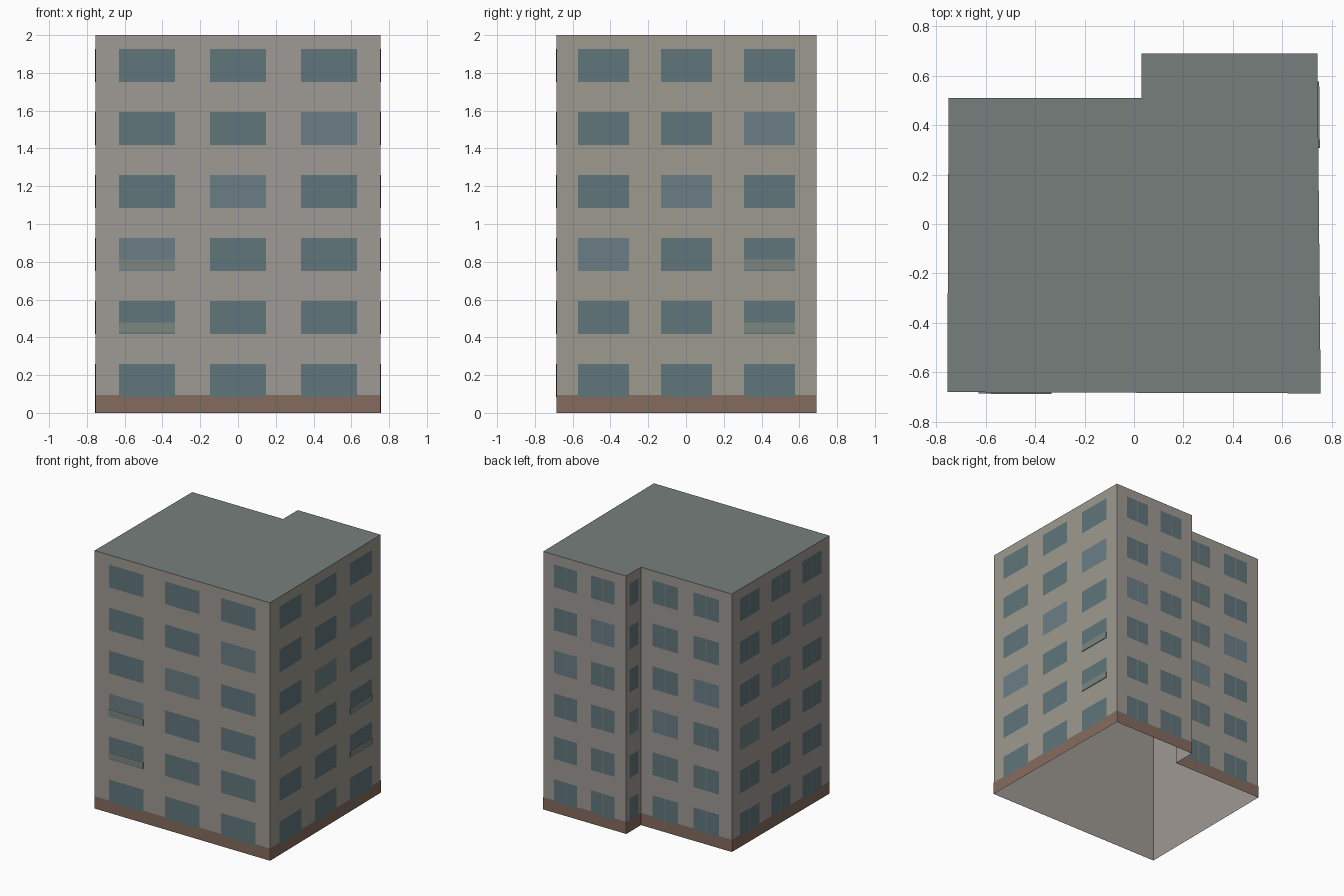
import bpy, bmesh
from mathutils import Vector

if "Cube" in bpy.data.objects:
    bpy.data.objects.remove(bpy.data.objects["Cube"])


def mat(name, r, g, b):
    m = bpy.data.materials.new(name)
    m.diffuse_color = (*[(c / 255) ** 2.2 for c in (r, g, b)], 1)
    m.use_nodes = True
    m.node_tree.nodes["Principled BSDF"].inputs["Base Color"].default_value = m.diffuse_color
    return m


WALL_A = mat("plaster_warm", 157, 152, 146)
WALL_B = mat("plaster_sand", 155, 152, 141)
ROOF = mat("roof_grey", 119, 126, 123)
PLINTH = mat("brick", 131, 107, 94)
GLASS = mat("glass", 97, 117, 123)
GLASS_LIGHT = mat("glass_light", 107, 125, 132)
RAIL = mat("balcony_grey", 124, 133, 127)

H = 2.0
# L-shaped footprint, counter-clockwise from the front left corner
PLAN = [Vector(p) for p in ((-.755, -.68), (.755, -.685), (.742, .69),
                            (.03, .69), (.03, .51), (-.75, .51))]
# window spans along a wall, as fractions, by number of columns
SPANS = {3: [(.083, .279), (.402, .598), (.721, .917)],
         2: [(.13, .41), (.58, .86)], 1: [(.2, .8)]}
COLUMNS = [3, 3, 2, 1, 2, 3]
NAMES = ["front", "right", "back_wing", "notch", "back", "left"]


def make(name, polys, material):
    bm = bmesh.new()
    for poly in polys:
        bm.faces.new([bm.verts.new(p) for p in poly])
    bmesh.ops.remove_doubles(bm, verts=bm.verts[:], dist=1e-5)
    me = bpy.data.meshes.new(name)
    bm.to_mesh(me)
    bm.free()
    me.materials.append(material)
    bpy.context.collection.objects.link(bpy.data.objects.new(name, me))


def panel(k, u0, u1, z0, z1, out):
    """Rectangle on wall k, between fractions u0 and u1, pushed outwards."""
    a, b = PLAN[k], PLAN[(k + 1) % 6]
    d = b - a
    n = Vector((d.y, -d.x)).normalized() * out
    p, q = a + d * u0 + n, a + d * u1 + n
    return [(*p, z0), (*q, z0), (*q, z1), (*p, z1)]


def strip(k, u0, u1, z0, z1, out):
    """Shallow box standing out from wall k."""
    back, front = panel(k, u0, u1, z0, z1, 0), panel(k, u0, u1, z0, z1, out)
    sides = [[back[i], back[(i + 1) % 4], front[(i + 1) % 4], front[i]]
             for i in range(4)]
    return [front] + sides


# Flat roof; the shell stays open underneath
make("roof", [[(*p, H) for p in PLAN]], ROOF)

for k, name in enumerate(NAMES):
    wall = WALL_B if k == 1 else WALL_A
    make(name + "_wall", [panel(k, 0, 1, 0, H, 0)], wall)
    make(name + "_plinth", [panel(k, 0, 1, 0, .095, .0015)], PLINTH)

    # Windows, with a lighter pane on one diagonal
    dark, light, bars, rails = [], [], [], []
    for i in range(6):
        z = .083 + i * .3335
        for j, (u0, u1) in enumerate(SPANS[COLUMNS[k]]):
            pane = panel(k, u0, u1, z, z + .176, .003)
            (light if i - j == (3 if k == 2 else 2) else dark).append(pane)
            if k >= 2:
                m, w = (u0 + u1) / 2, .02 / COLUMNS[k] / 2
                bars.append(panel(k, m - w, m + w, z, z + .176, .004))
            # Shallow balcony fronts on two floors
            if (k, j) in ((0, 0), (1, 2)) and i in (1, 2):
                rails += strip(k, u0, u1, z + .008, z + .055, .006)
                bars.append(panel(k, u0, u1, z + .055, z + .062, .004))
    make(name + "_windows", dark, GLASS)
    for part, polys, m in (("_light_windows", light, GLASS_LIGHT),
                           ("_window_bars", bars, RAIL),
                           ("_balconies", rails, RAIL)):
        if polys:
            make(name + part, polys, m)
